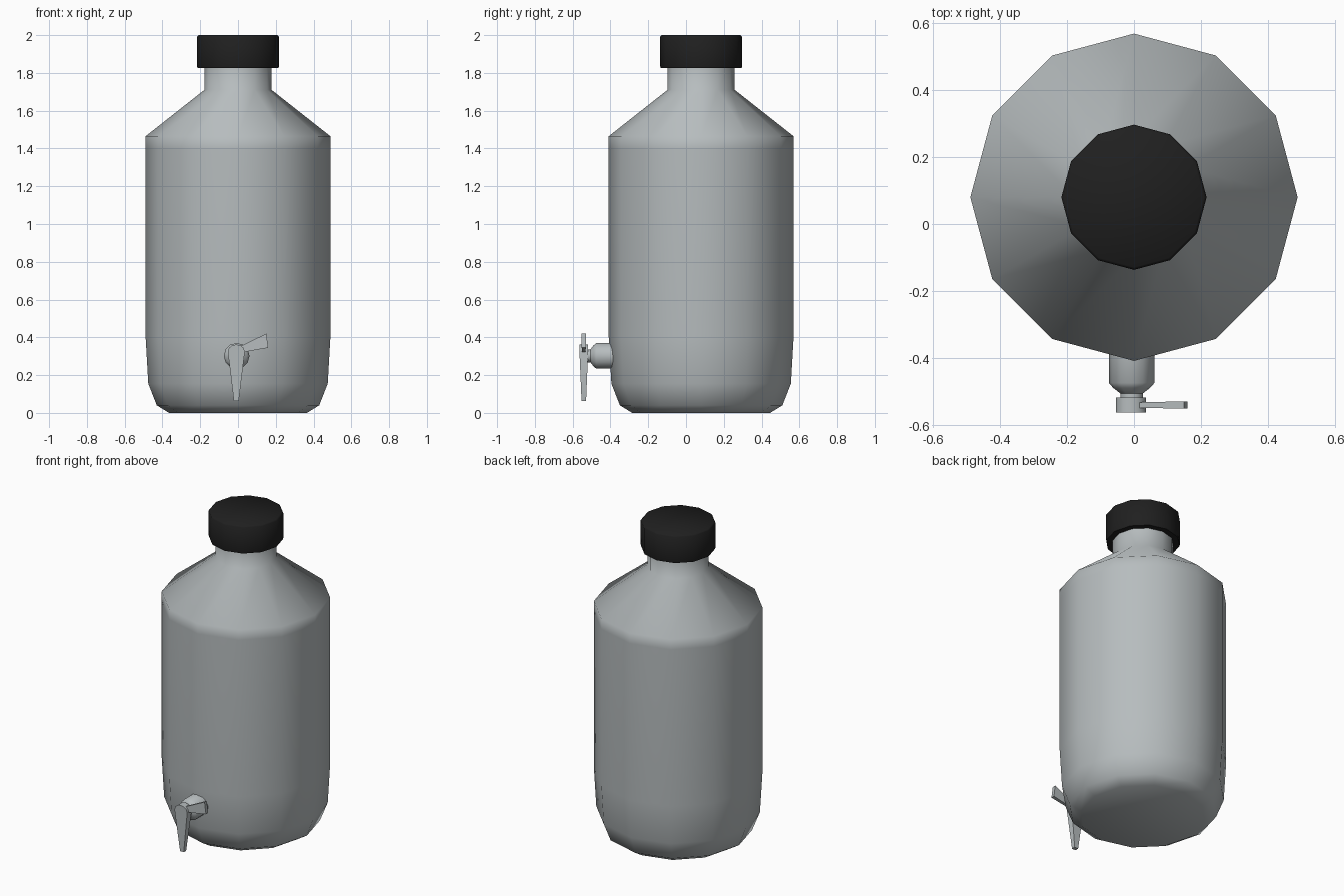
import bpy, bmesh, math

if "Cube" in bpy.data.objects:
    bpy.data.objects.remove(bpy.data.objects["Cube"])


def material(name, rgb):
    m = bpy.data.materials.new(name)
    m.diffuse_color = (*rgb, 1)
    m.use_nodes = True
    m.node_tree.nodes["Principled BSDF"].inputs["Base Color"].default_value = m.diffuse_color
    return m


GREY = material("pale_grey_plastic", (0.47, 0.505, 0.515))
BLACK = material("black_plastic", (0.014, 0.014, 0.014))


def finish(name, bm, mat, angle):
    bmesh.ops.recalc_face_normals(bm, faces=bm.faces)
    me = bpy.data.meshes.new(name)
    bm.to_mesh(me)
    bm.free()
    me.materials.append(mat)
    ob = bpy.data.objects.new(name, me)
    bpy.context.collection.objects.link(ob)
    bpy.ops.object.select_all(action='DESELECT')
    ob.select_set(True)
    bpy.context.view_layer.objects.active = ob
    bpy.ops.object.shade_smooth_by_angle(angle=math.radians(angle))
    return ob


def lathe(name, profile, centre, mat, angle, sides=12, along_y=False):
    """Turn (radius, height) points around z, or around -y."""
    bm = bmesh.new()
    cx, cy, cz = centre
    rings = []
    for r, h in profile:
        ring = []
        for i in range(sides):
            t = 2 * math.pi * i / sides
            a, b = r * math.cos(t), r * math.sin(t)
            co = (cx + a, cy - h, cz + b) if along_y else (cx + a, cy + b, cz + h)
            ring.append(bm.verts.new(co))
        rings.append(ring)
    for lo, hi in zip(rings, rings[1:]):
        for i in range(sides):
            j = (i + 1) % sides
            bm.faces.new((lo[i], lo[j], hi[j], hi[i]))
    bm.faces.new(rings[0])
    bm.faces.new(rings[-1])
    return finish(name, bm, mat, angle)


def plate(name, outline, y, half_depth, mat):
    """Front outline of (x, z) points, given depth around y by a function."""
    bm = bmesh.new()
    front = [bm.verts.new((x, y - half_depth(x, z), z)) for x, z in outline]
    back = [bm.verts.new((x, y + half_depth(x, z), z)) for x, z in outline]
    n = len(outline)
    bm.faces.new(front)
    bm.faces.new(back)
    for i in range(n):
        j = (i + 1) % n
        bm.faces.new((front[i], front[j], back[j], back[i]))
    return finish(name, bm, mat, 35)


# bottle body with shoulder and neck
lathe("bottle", [(0.365, 0), (0.43, 0.04), (0.475, 0.155), (0.489, 0.40),
                 (0.489, 1.40), (0.489, 1.465), (0.178, 1.71), (0.178, 1.86)],
      (0, 0.08, 0), GREY, 65)

# screw cap
lathe("cap", [(0.214, 1.825), (0.217, 1.835), (0.217, 1.992), (0.209, 2.0)],
      (0, 0.08, 0), BLACK, 50)

# tap barrel sticking out of the front
lathe("tap_barrel", [(0.068, 0.36), (0.068, 0.475), (0.055, 0.49),
                     (0.034, 0.506), (0.034, 0.53)],
      (-0.007, 0, 0.302), GREY, 40, along_y=True)

# spout: round head tapering down to a narrow tip
spout = [(-0.009 + 0.045 * math.cos(math.radians(a)), 0.325 + 0.037 * math.sin(math.radians(a)))
         for a in range(0, 181, 30)]
spout += [(-0.022, 0.062), (0.004, 0.062)]
plate("tap_spout", spout, -0.541, lambda x, z: 0.012 if z < 0.1 else 0.023, GREY)

# lever handle flaring to the right
plate("tap_lever", [(0.01, 0.318), (0.16, 0.345), (0.15, 0.42), (0.01, 0.352)],
      -0.541, lambda x, z: 0.011 if x > 0.1 else 0.008, GREY)
